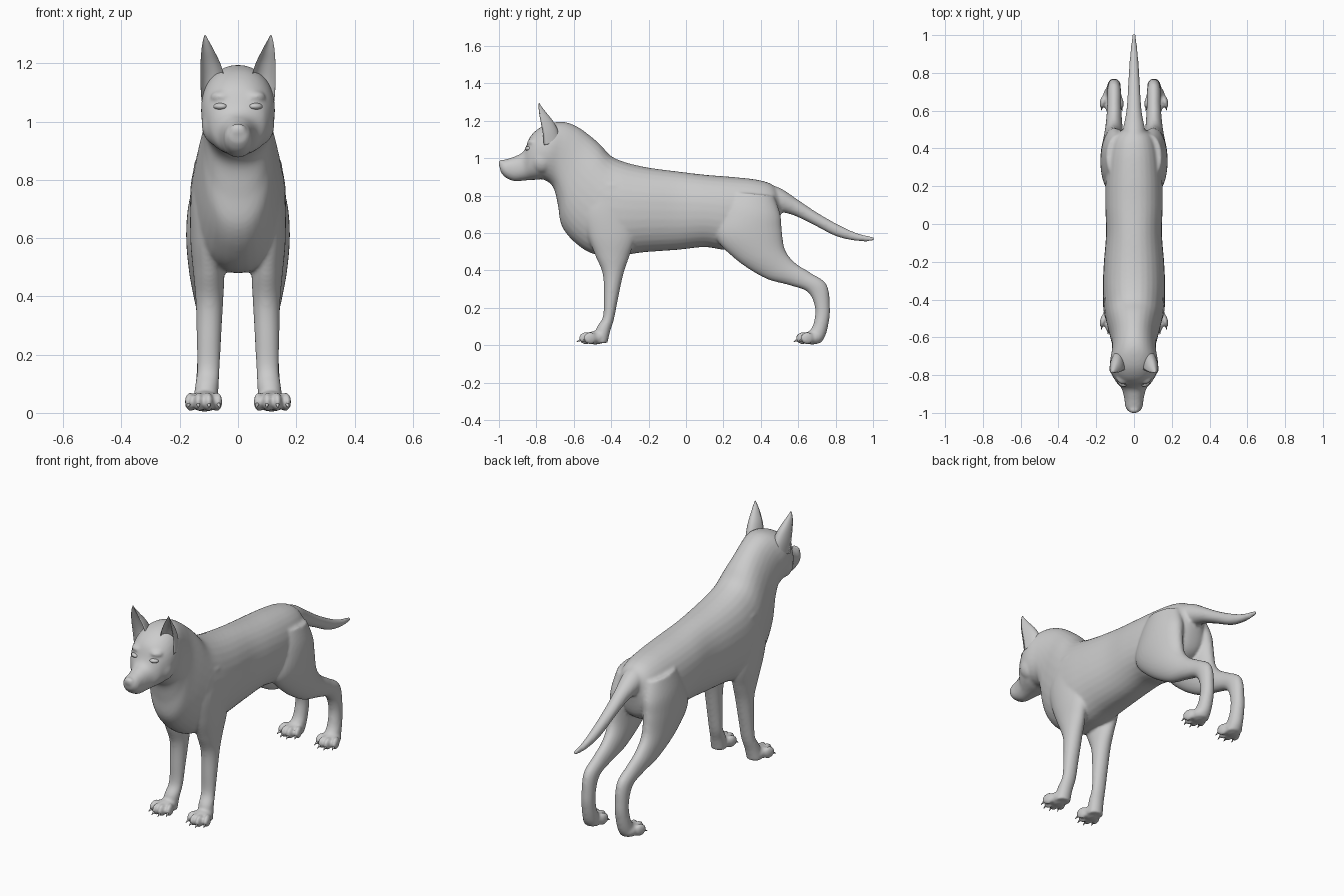
import bpy, bmesh, math
from mathutils import Vector, Matrix

SIDES = (1, -1)


def spline(keys, steps=6):
    """Catmull-Rom interpolation of ring parameters."""
    out, n = [], len(keys)
    for i in range(n - 1):
        p = [keys[max(0, min(n - 1, i + k))] for k in (-1, 0, 1, 2)]
        for s in range(steps):
            t = s / steps
            out.append([0.5 * (2 * b + (c - a) * t + (2 * a - 5 * b + 4 * c - d) * t * t
                               + (3 * b - a - 3 * c + d) * t ** 3) for a, b, c, d in zip(*p)])
    return out + [list(keys[-1])]


def loft(bm, keys, side=1, power=2.0, cup=0.0, n=32):
    """Skin rings given as (y1, z1, y2, z2, x centre, half width)."""
    rings = []
    for y1, z1, y2, z2, xc, hw in spline(keys):
        a, b = Vector((0, y1, z1)), Vector((0, y2, z2))
        mid, half = (a + b) / 2, (a - b) / 2
        ring = []
        for k in range(n):
            t = math.tau * k / n
            c, s = math.cos(t), math.sin(t)
            c = math.copysign(abs(c) ** (2 / power), c)
            s = math.copysign(abs(s) ** (2 / power), s)
            if cup and c > 0:
                c *= -cup
            p = mid + half * c
            ring.append(bm.verts.new((side * (xc + hw * s), p.y, p.z)))
        rings.append(ring)
    faces = []
    for r, q in zip(rings, rings[1:]):
        for k in range(n):
            faces.append(bm.faces.new((r[k], r[(k + 1) % n], q[(k + 1) % n], q[k])))
    faces += [bm.faces.new(rings[0]), bm.faces.new(rings[-1][::-1])]
    bmesh.ops.recalc_face_normals(bm, faces=faces)


def ball(bm, loc, size, turn=0.0):
    m = Matrix.Translation(loc) @ Matrix.Rotation(turn, 4, 'Z') @ Matrix.Diagonal((*size, 1))
    bmesh.ops.create_uvsphere(bm, u_segments=20, v_segments=12, radius=1, matrix=m)


def finish(bm, name):
    me = bpy.data.meshes.new(name)
    bm.to_mesh(me)
    bm.free()
    for p in me.polygons:
        p.use_smooth = True
    ob = bpy.data.objects.new(name, me)
    bpy.context.collection.objects.link(ob)
    return ob


# Torso, neck and head in one sweep, rump to nose (top point, bottom point)
trunk = [(.505, .81, .505, .69, 0, .05), (.46, .86, .47, .58, 0, .105), (.38, .885, .38, .53, 0, .135),
         (.25, .90, .22, .51, 0, .15), (.10, .912, .10, .525, 0, .152), (-.05, .93, -.05, .51, 0, .148),
         (-.20, .95, -.22, .498, 0, .16), (-.32, .977, -.36, .48, 0, .165),
         (-.40, 1.012, -.50, .49, 0, .158), (-.46, 1.075, -.60, .555, 0, .142),
         (-.525, 1.13, -.665, .64, 0, .125), (-.58, 1.168, -.685, .75, 0, .117),
         (-.64, 1.192, -.71, .845, 0, .118), (-.70, 1.192, -.76, .885, 0, .127),
         (-.77, 1.17, -.80, .885, 0, .12), (-.83, 1.12, -.84, .883, 0, .096),
         (-.868, 1.038, -.87, .88, 0, .067), (-.92, 1.008, -.92, .878, 0, .052),
         (-.975, .99, -.965, .897, 0, .045), (-1.0, .97, -.99, .925, 0, .026)]
tail = [(.40, .87, .42, .72, 0, .07), (.50, .842, .49, .715, 0, .06), (.60, .777, .575, .695, 0, .042),
        (.70, .71, .675, .648, 0, .034), (.82, .642, .805, .582, 0, .027),
        (.92, .598, .92, .557, 0, .018), (1.005, .58, 1.005, .556, 0, .008)]
# Legs (front point, back point)
front_leg = [(-.50, .87, -.28, .85, .09, .06), (-.56, .74, -.27, .70, .10, .063),
             (-.53, .60, -.275, .57, .108, .055), (-.485, .48, -.305, .47, .10, .053),
             (-.445, .38, -.335, .38, .098, .047), (-.44, .25, -.363, .25, .10, .042),
             (-.445, .15, -.385, .14, .102, .039), (-.48, .09, -.405, .075, .108, .041),
             (-.49, .012, -.42, .012, .113, .042)]
hind_leg = [(.24, .82, .47, .80, .085, .06), (.19, .72, .505, .70, .098, .073),
            (.16, .58, .512, .62, .106, .072), (.265, .46, .53, .51, .108, .06),
            (.42, .36, .585, .44, .106, .046), (.55, .322, .665, .388, .105, .038),
            (.65, .285, .752, .325, .105, .036), (.69, .20, .77, .20, .105, .035),
            (.68, .11, .763, .12, .107, .037), (.65, .06, .745, .05, .11, .041),
            (.65, .012, .72, .012, .112, .04)]
# Toes: x offset, setback, fan angle
toes = [(-.046, .068, -.25), (-.016, .044, -.08), (.016, .044, .08), (.046, .068, .25)]

bm = bmesh.new()
loft(bm, trunk, power=2.2)
loft(bm, tail)
ball(bm, (0, -.985, .972), (.03, .018, .022))
for s in SIDES:
    loft(bm, front_leg, s)
    loft(bm, hind_leg, s)
    ball(bm, (s * .055, -.815, 1.085), (.04, .035, .022))      # brow
    ball(bm, (s * .075, -.77, .99), (.05, .06, .07))           # cheek
    for f in (-.58, .58):
        ball(bm, (s * .115, f + .095, .04), (.05, .06, .036))  # paw pad
        for dx, back, turn in toes:
            ball(bm, (s * (.118 + dx), f + back, .038), (.0165, .038, .033), s * turn)
body = finish(bm, "body")
rm = body.modifiers.new("blend", 'REMESH')
rm.mode = 'VOXEL'
rm.voxel_size = .0075
rm.use_smooth_shade = True
sm = body.modifiers.new("soften", 'SMOOTH')
sm.factor = .5
sm.iterations = 8

# Cupped pointed ears
ear = [(-.85, 1.05, -.67, 1.09, .083, .042), (-.845, 1.11, -.685, 1.15, .086, .043),
       (-.84, 1.18, -.712, 1.20, .093, .036), (-.822, 1.235, -.748, 1.245, .103, .023),
       (-.803, 1.273, -.773, 1.277, .110, .011), (-.789, 1.297, -.785, 1.297, .113, .002)]
for s, label in zip(SIDES, ("left", "right")):
    bm = bmesh.new()
    loft(bm, ear, s, cup=.6)
    finish(bm, "ear_" + label)
    bm = bmesh.new()
    ball(bm, (s * .061, -.842, 1.052), (.025, .018, .012), s * .5)
    finish(bm, "eye_" + label)

# Claws at the toe tips
bm = bmesh.new()
for s in SIDES:
    for f in (-.58, .58):
        for dx, back, turn in toes:
            rot = Matrix.Rotation(s * turn, 4, 'Z') @ Matrix.Rotation(math.radians(120), 4, 'X')
            loc = Matrix.Translation((s * (.118 + dx * 1.15), f + back - .034, .026))
            bmesh.ops.create_cone(bm, cap_ends=True, segments=10, radius1=.009, radius2=.001,
                                  depth=.034, matrix=loc @ rot)
finish(bm, "claws")
